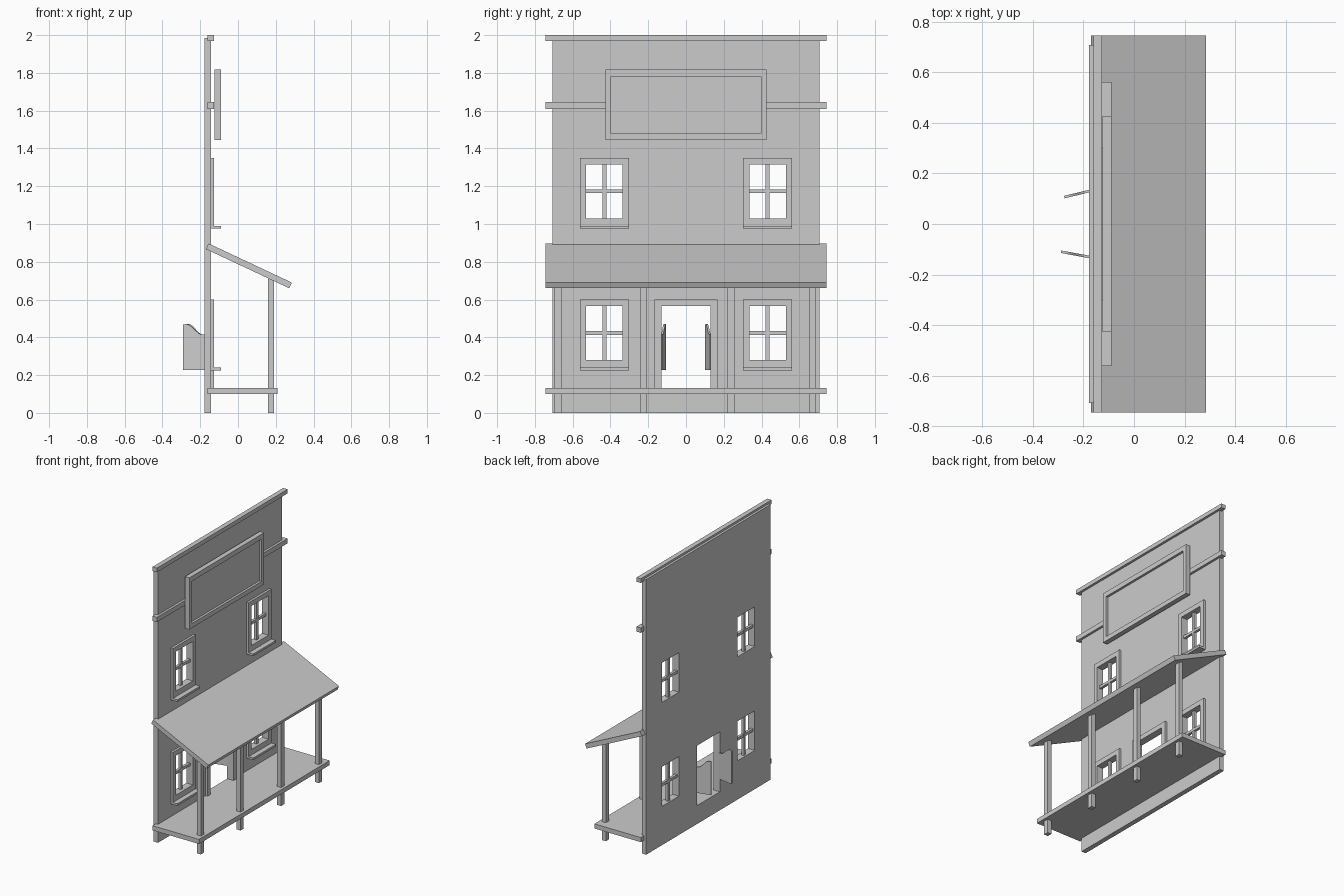
import bpy, bmesh, math
from mathutils import Matrix, Vector

if "Cube" in bpy.data.objects:
    bpy.data.objects.remove(bpy.data.objects["Cube"])


def finish(name, bm):
    bmesh.ops.recalc_face_normals(bm, faces=bm.faces[:])
    me = bpy.data.meshes.new(name)
    bm.to_mesh(me)
    bm.free()
    ob = bpy.data.objects.new(name, me)
    bpy.context.collection.objects.link(ob)
    return ob


def box(name, x0, x1, y0, y1, z0, z1):
    bm = bmesh.new()
    size = Matrix.Diagonal((x1 - x0, y1 - y0, z1 - z0, 1))
    mid = Matrix.Translation(((x0 + x1) / 2, (y0 + y1) / 2, (z0 + z1) / 2))
    bmesh.ops.create_cube(bm, size=1, matrix=mid @ size)
    return finish(name, bm)


def extrude(bm, offset):
    r = bmesh.ops.extrude_face_region(bm, geom=bm.faces[:])
    vs = [g for g in r["geom"] if isinstance(g, bmesh.types.BMVert)]
    bmesh.ops.translate(bm, verts=vs, vec=offset)


def plate(name, x0, x1, outer, holes):
    """Upright plate with rectangular holes; rectangles are (y0, y1, z0, z1)."""
    rects = [outer] + holes
    ys = sorted({v for r in rects for v in r[:2]})
    zs = sorted({v for r in rects for v in r[2:]})
    bm = bmesh.new()
    for a, b in zip(ys, ys[1:]):
        for c, d in zip(zs, zs[1:]):
            y, z = (a + b) / 2, (c + d) / 2
            if any(h[0] < y < h[1] and h[2] < z < h[3] for h in holes):
                continue
            bm.faces.new([bm.verts.new((x0, p, q)) for p, q in ((a, c), (b, c), (b, d), (a, d))])
    bmesh.ops.remove_doubles(bm, verts=bm.verts[:], dist=1e-5)
    extrude(bm, Vector((x1 - x0, 0, 0)))
    return finish(name, bm)


def prism(name, pts, y0, y1):
    """Extrude an (x, z) outline along y."""
    bm = bmesh.new()
    bm.faces.new([bm.verts.new((x, y0, z)) for x, z in pts])
    extrude(bm, Vector((0, y1 - y0, 0)))
    return finish(name, bm)


BACK, FACE, TRIM = -0.178, -0.143, -0.126

# Wall with window and door openings
windows = [(s, z) for s in (-1, 1) for z in (0.28, 1.03)]
door_hole = (-0.131, 0.131, 0.133, 0.565)
holes = [(s * 0.432 - 0.097, s * 0.432 + 0.097, z, z + 0.285) for s, z in windows]
plate("facade_wall", BACK, FACE, (-0.708, 0.708, 0, 1.985), holes + [door_hole])

# Window frames, sills and glazing bars
for (s, z), h in zip(windows, holes):
    y = s * 0.432
    plate("window_frame", FACE, TRIM, (y - 0.13, y + 0.13, z - 0.045, z + 0.32), [h])
    box("window_sill", FACE, -0.09, y - 0.13, y + 0.13, z - 0.055, z - 0.04)
    box("window_upright_bar", -0.166, -0.147, y - 0.01, y + 0.01, z, z + 0.285)
    box("window_cross_bar", -0.165, -0.146, h[0], h[1], z + 0.133, z + 0.153)

# Door frame: two jambs and a head
for s in (-1, 1):
    a, b = sorted((s * 0.131, s * 0.166))
    box("door_jamb", FACE, TRIM, a, b, 0.133, 0.565)
box("door_head", FACE, TRIM, -0.166, 0.166, 0.565, 0.6)

# Swinging half doors, opened inward
for s, length, angle in ((1, 0.102, 13.5), (-1, 0.115, 10.5)):
    length /= math.cos(math.radians(angle))
    top = [(0, 0.415)]
    for i in range(1, 10):
        t = i / 9
        top.append((-length * (0.12 + 0.75 * t), 0.415 + 0.055 * (1 - math.cos(math.pi * t)) / 2))
    pts = top + [(-length, 0.468), (-length, 0.228), (0, 0.228)]
    door = prism("swing_door", pts, -0.005, 0.005)
    door.location = (-0.174, s * 0.131, 0)
    door.rotation_euler.z = s * math.radians(angle)

# Cornice and belt moulding
box("top_cornice", -0.161, TRIM, -0.745, 0.745, 1.97, 2.0)
box("belt_moulding", -0.161, TRIM, -0.745, 0.745, 1.61, 1.645)

# Blank sign board with raised border
panel = (-0.396, 0.396, 1.478, 1.782)
plate("sign_border", -0.125, -0.09, (-0.427, 0.427, 1.445, 1.818), [panel])
box("sign_panel", -0.125, -0.107, *panel)

# Porch deck, posts and sloping roof
box("porch_deck", -0.161, 0.21, -0.745, 0.745, 0.1, 0.133)
for y in (-0.677, -0.225, 0.238, 0.67):
    box("porch_post", 0.158, 0.19, y - 0.018, y + 0.018, 0, 0.71)
prism("porch_roof", [(-0.156, 0.897), (-0.17, 0.867), (0.271, 0.66), (0.285, 0.69)], -0.745, 0.745)
